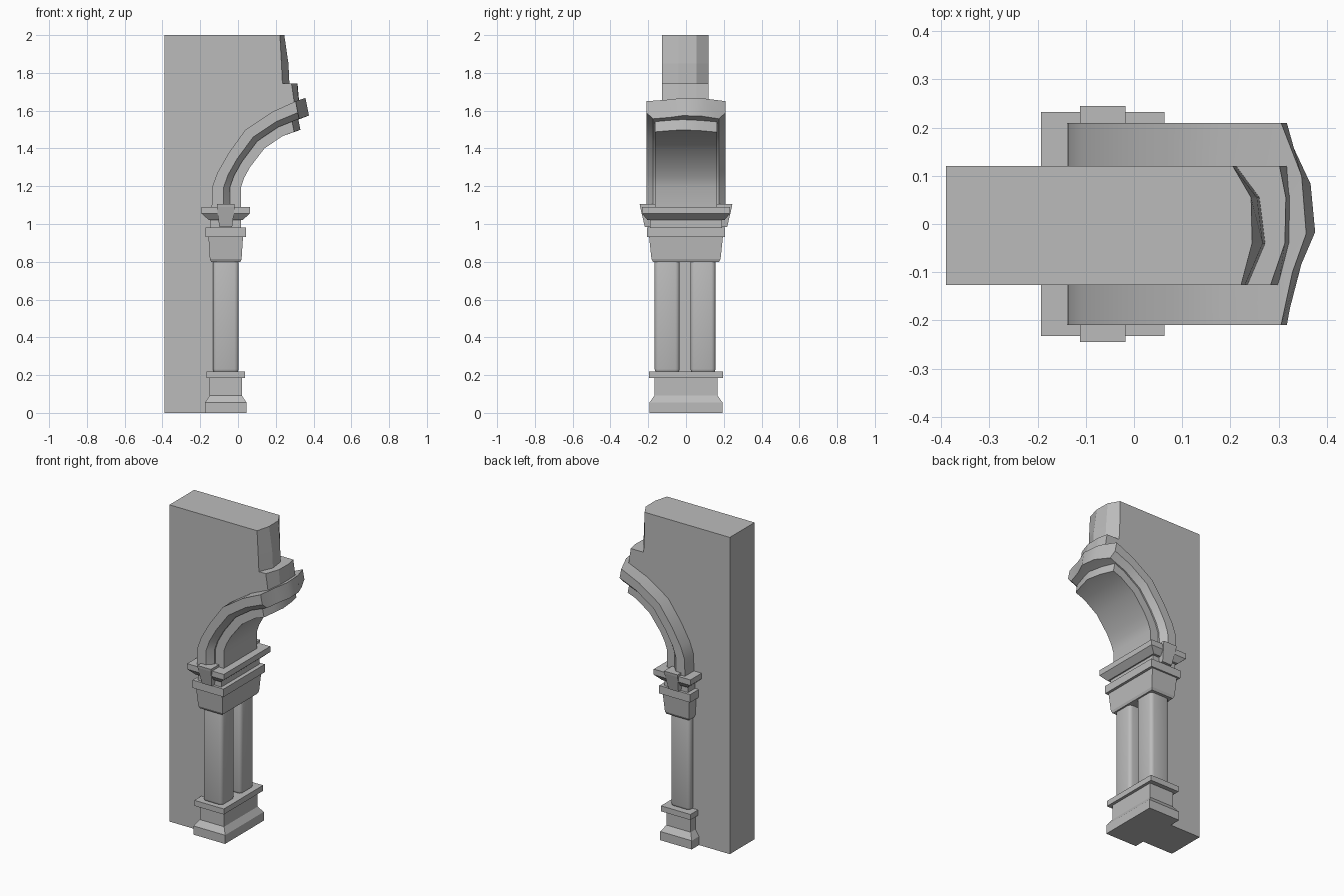
import bpy, bmesh, math
from mathutils import Vector

if "Cube" in bpy.data.objects:
    bpy.data.objects.remove(bpy.data.objects["Cube"])

stone = bpy.data.materials.new("grey_stone")
stone.use_nodes = True
GREY = (0.5, 0.5, 0.5, 1)
stone.diffuse_color = GREY
stone.node_tree.nodes["Principled BSDF"].inputs["Base Color"].default_value = GREY


def loft(name, rings, cap_strips=None, smooth=None, bevel=0):
    """Join matching rings of points; close both ends, by strips if given."""
    bm = bmesh.new()
    rows = [[bm.verts.new(p) for p in ring] for ring in rings]
    n = len(rows[0])
    for a, b in zip(rows, rows[1:]):
        for i in range(n):
            j = (i + 1) % n
            bm.faces.new((a[i], a[j], b[j], b[i]))
    for row in (rows[0], rows[-1]):
        for strip in cap_strips or [range(n)]:
            bm.faces.new([row[i] for i in strip])
    bmesh.ops.recalc_face_normals(bm, faces=bm.faces)
    mesh = bpy.data.meshes.new(name)
    bm.to_mesh(mesh)
    bm.free()
    mesh.materials.append(stone)
    ob = bpy.data.objects.new(name, mesh)
    bpy.context.collection.objects.link(ob)
    bpy.ops.object.select_all(action='DESELECT')
    bpy.context.view_layer.objects.active = ob
    ob.select_set(True)
    if bevel:
        mod = ob.modifiers.new("rounding", 'BEVEL')
        mod.width, mod.segments = bevel, 3
        bpy.ops.object.modifier_apply(modifier=mod.name)
    if smooth:
        bpy.ops.object.shade_smooth_by_angle(angle=math.radians(smooth))
    return ob


def tiers(name, levels, cx=-0.065, cy=0, **kw):
    """Rectangular stack; each level is (z, half width in x, half width in y)."""
    signs = ((-1, -1), (1, -1), (1, 1), (-1, 1))
    return loft(name, [[(cx + s * hx, cy + t * hy, z) for s, t in signs]
                       for z, hx, hy in levels], **kw)


# Arch line: matching outer and inner points
outer = [(-.14, 1.05), (-.137, 1.195), (-.11, 1.27), (-.05, 1.375),
         (.04, 1.5), (.18, 1.593), (.305, 1.65)]
inner = [(.016, 1.05), (.016, 1.196), (.033, 1.245), (.063, 1.3),
         (.14, 1.4), (.235, 1.465), (.335, 1.5)]


def arch_point(k, y, f, push=0):
    p = Vector(outer[k]).lerp(Vector(inner[k]), f)
    if k == len(outer) - 1:
        p += Vector((.95, .31)) * push
    return (p.x, y, p.y)


# Projecting arch moulding with chamfered lower edges and a broken end
cols = [.21, .1, -.02, -.1, -.21]
breaks = [0, .045, .055, .025, 0]
rings = []
for k in range(len(outer)):
    top = [arch_point(k, y, 0, b) for y, b in zip(cols, breaks)]
    low = [arch_point(k, y * .83, .62, b) for y, b in zip(cols, breaks)]
    rings.append(top + [arch_point(k, -.21, .4)] + low[::-1] + [arch_point(k, .21, .4)])
loft("arch_moulding", rings, smooth=28,
     cap_strips=[(0, 1, 9, 10, 11), (1, 2, 8, 9), (2, 3, 7, 8), (3, 4, 5, 6, 7)])

# Inner arch layer under the moulding
cols = [.165, .08, -.02, -.09, -.165]
breaks = [-.045, -.02, -.005, -.02, -.04]
rings = []
for k in range(len(outer)):
    top = [arch_point(k, y, .55, b) for y, b in zip(cols, breaks)]
    low = [arch_point(k, y, 1, b) for y, b in zip(cols, breaks)]
    rings.append(top + low[::-1])
loft("arch_soffit", rings, smooth=28,
     cap_strips=[(i, i + 1, 8 - i, 9 - i) for i in range(4)])

# Wall slab: one side outline per depth, with a jagged broken edge
middle = [((a[0] + b[0]) / 2, (a[1] + b[1]) / 2) for a, b in zip(outer, inner)]
middle[-1] = (.28, 1.57)
jagged = [(-.127, .222, .235, .283, .3), (-.04, .245, .272, .313, .323),
          (.055, .243, .26, .315, .325), (.12, .205, .212, .302, .32)]
rings = []
for y, x_top, x_step, x_ledge, x_foot in jagged:
    outline = [(-.39, 0), (-.06, 0)] + middle + [
        (x_foot, 1.63), (x_ledge, 1.745), (x_step, 1.745),
        (x_step - .005, 1.85), (x_top, 2), (-.39, 2)]
    rings.append([(x, y, z) for x, z in outline])
loft("wall", rings)

# Pillar base and its upper slab
tiers("pillar_base", [(0, .11, .193), (.055, .11, .193), (.092, .085, .167),
                      (.19, .085, .167)])
tiers("base_slab", [(.185, .103, .196), (.22, .103, .196)])

# Twin shafts
for side, y in (("right", -.1), ("left", .09)):
    tiers(side + "_shaft", [(.21, .068, .066), (.83, .068, .066)],
          cy=y, bevel=.022, smooth=40)

# Capital, slab, flared crown and side keystones
tiers("capital", [(.8, .078, .175), (.815, .084, .183), (.94, .092, .196)])
tiers("capital_slab", [(.932, .108, .206), (.982, .108, .206)])
tiers("crown", [(.975, .082, .19), (1.022, .082, .19), (1.022, .09, .205),
                (1.055, .128, .232), (1.09, .128, .232)])
tiers("side_keystones", [(.985, .034, .218), (1.09, .047, .243), (1.105, .047, .245)])
